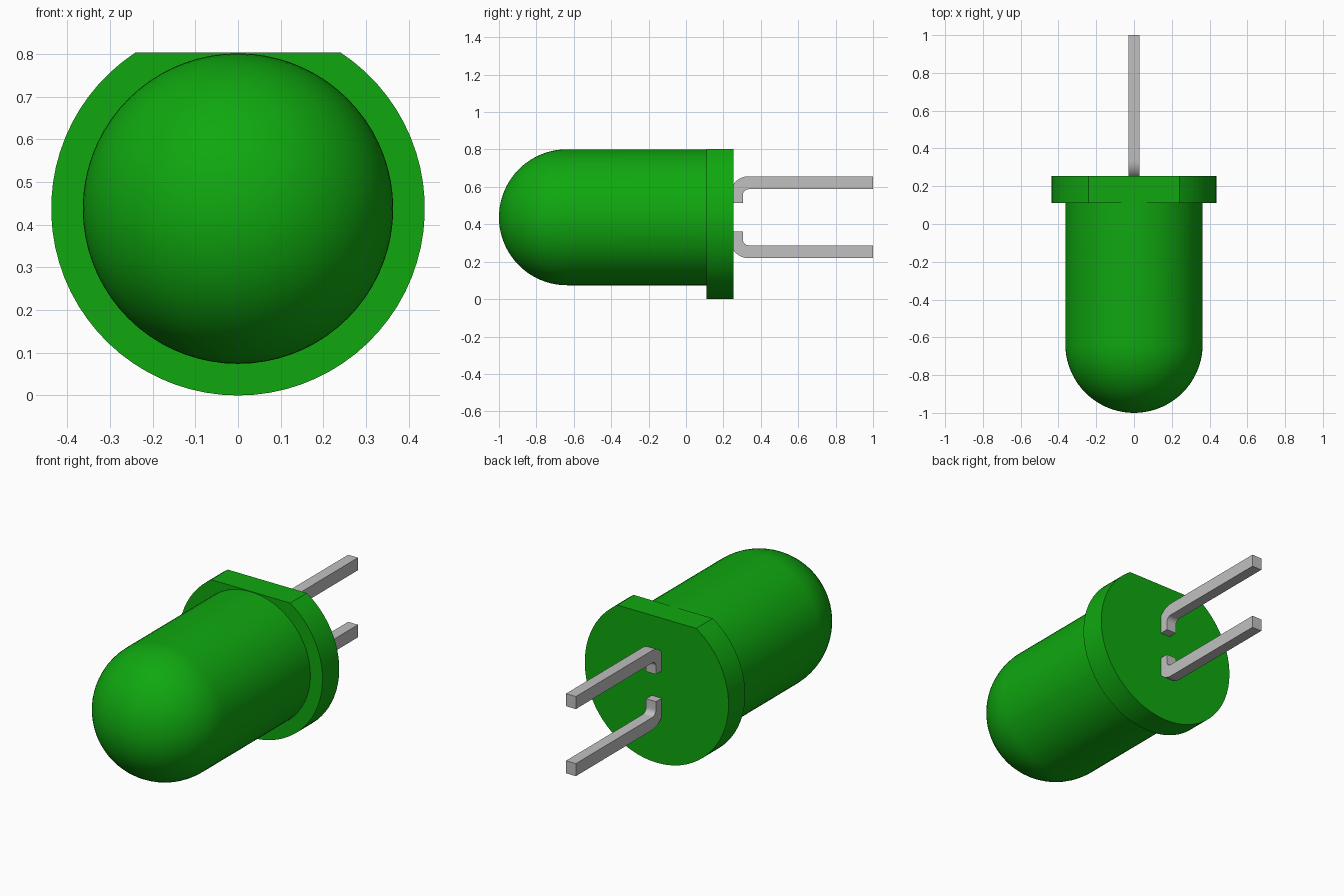
import bpy, bmesh
from math import sin, cos, pi, asin, radians
from mathutils import Vector, Matrix

cube = bpy.data.objects.get("Cube")
if cube:
    bpy.data.objects.remove(cube)

AXIS_Z = 0.4375      # height of the lamp's long axis
FLANGE_R = 0.4375
BODY_R = 0.3635
FLAT_Z = 0.803       # height of the flat cut on the flange


def material(name, color):
    mat = bpy.data.materials.new(name)
    mat.use_nodes = True
    mat.diffuse_color = color
    mat.node_tree.nodes["Principled BSDF"].inputs["Base Color"].default_value = color
    return mat


green = material("green plastic", (0.005, 0.39, 0.005, 1))
grey = material("grey metal", (0.53, 0.53, 0.53, 1))


def finish(bm, name, mat):
    bmesh.ops.remove_doubles(bm, verts=bm.verts, dist=0.0001)
    bmesh.ops.recalc_face_normals(bm, faces=bm.faces)
    mesh = bpy.data.meshes.new(name)
    bm.to_mesh(mesh)
    bm.free()
    mesh.materials.append(mat)
    obj = bpy.data.objects.new(name, mesh)
    bpy.context.collection.objects.link(obj)
    bpy.ops.object.select_all(action='DESELECT')
    obj.select_set(True)
    bpy.context.view_layer.objects.active = obj
    bpy.ops.object.shade_smooth_by_angle(angle=radians(30))
    return obj


def prism(points, direction, name, mat):
    """Extrude a flat outline along a direction."""
    bm = bmesh.new()
    face = bm.faces.new([bm.verts.new(p) for p in points])
    out = bmesh.ops.extrude_face_region(bm, geom=[face], use_keep_orig=True)
    moved = [g for g in out["geom"] if isinstance(g, bmesh.types.BMVert)]
    bmesh.ops.translate(bm, verts=moved, vec=direction)
    return finish(bm, name, mat)


# Domed body: quarter circle and straight side spun around the long axis
bm = bmesh.new()
steps = 20
dome_y = BODY_R - 1
profile = [(BODY_R * sin(pi / 2 * i / steps), dome_y - BODY_R * cos(pi / 2 * i / steps))
           for i in range(steps + 1)] + [(BODY_R, 0.2), (0, 0.2)]
verts = [bm.verts.new((r, y, AXIS_Z)) for r, y in profile]
edges = [bm.edges.new(pair) for pair in zip(verts, verts[1:])]
bmesh.ops.spin(bm, geom=verts + edges, cent=(0, 0, AXIS_Z), axis=(0, 1, 0),
               angle=2 * pi, steps=72, use_duplicate=False)
finish(bm, "domed_body", green)

# Flange: round disc with a flat on top
start = asin((FLAT_Z - AXIS_Z) / FLANGE_R)
sweep = pi + 2 * start
count = 60
outline = [(FLANGE_R * cos(start - sweep * i / count), 0.11,
            AXIS_Z + FLANGE_R * sin(start - sweep * i / count))
           for i in range(count + 1)]
prism(outline, Vector((0, 0.145, 0)), "flange", green)


# Leads: square wire with a rounded bend, mirrored above and below the axis
def lead(name, side):
    bend_y, bend_z, inner, outer = 0.335, 0.119, 0.031, 0.1
    end_z = 0.075

    def arc(radius):
        return [(bend_y - radius * cos(pi / 2 * i / 8), bend_z + radius * sin(pi / 2 * i / 8))
                for i in range(9)]

    path = ([(bend_y - outer, end_z)] + arc(outer) + [(1, bend_z + outer), (1, bend_z + inner)]
            + arc(inner)[::-1] + [(bend_y - inner, end_z)])
    points = [(-0.03, y, AXIS_Z + side * z) for y, z in path]
    prism(points, Vector((0.06, 0, 0)), name, grey)


lead("upper_lead", 1)
lead("lower_lead", -1)
